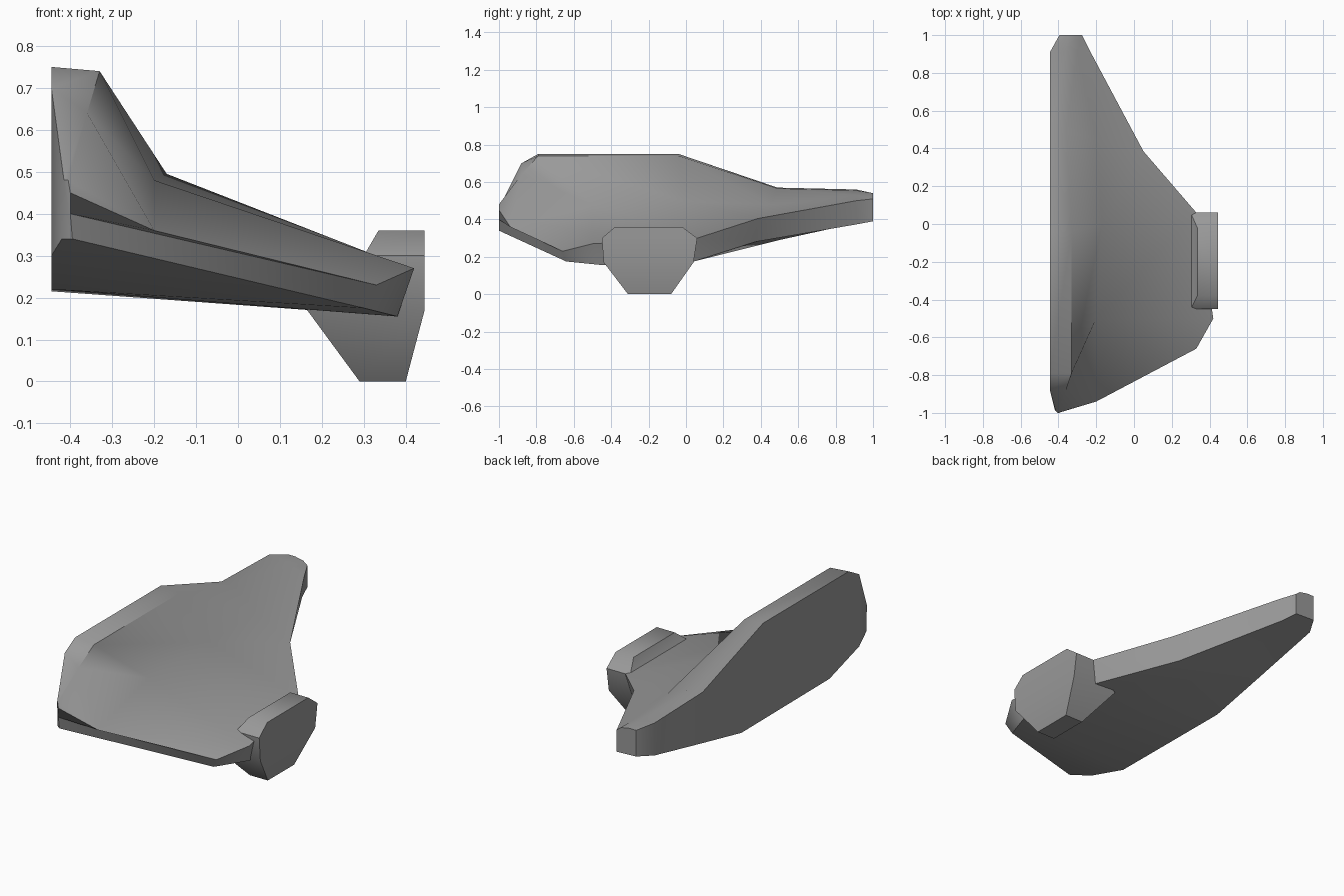
import bpy, bmesh, math

old = bpy.data.objects.get("Cube")
if old:
    bpy.data.objects.remove(old, do_unlink=True)

# Single matte grey
grey = bpy.data.materials.new("plain_grey")
grey.use_nodes = True
colour = (0.32, 0.32, 0.32, 1)
grey.diffuse_color = colour
grey.node_tree.nodes["Principled BSDF"].inputs["Base Color"].default_value = colour


def loft(name, rings, smooth_angle):
    """Skin a closed solid through rings that share one point count."""
    bm = bmesh.new()
    loops = [[bm.verts.new(point) for point in ring] for ring in rings]
    count = len(loops[0])
    for lower, upper in zip(loops, loops[1:]):
        for i in range(count):
            j = (i + 1) % count
            bm.faces.new((lower[i], lower[j], upper[j], upper[i]))
    bm.faces.new(loops[0])
    bm.faces.new(list(reversed(loops[-1])))
    bmesh.ops.recalc_face_normals(bm, faces=bm.faces)
    mesh = bpy.data.meshes.new(name)
    bm.to_mesh(mesh)
    bm.free()
    mesh.materials.append(grey)
    obj = bpy.data.objects.new(name, mesh)
    bpy.context.collection.objects.link(obj)
    bpy.ops.object.select_all(action="DESELECT")
    obj.select_set(True)
    bpy.context.view_layer.objects.active = obj
    bpy.ops.object.shade_smooth_by_angle(angle=math.radians(smooth_angle))
    return obj


# Hull: long edge lines, each running from the nose to the tail
inner_bottom = [(-.42, -.98, .34), (-.445, -.88, .3), (-.445, -.62, .22), (-.445, .15, .215),
                (-.445, .5, .29), (-.445, .91, .38), (-.395, 1, .395)]
inner_top = [(-.415, -.99, .48), (-.445, -.88, .7), (-.445, -.79, .75), (-.445, -.04, .75),
             (-.445, .49, .57), (-.445, .91, .56), (-.395, 1, .54)]
crest = [(-.405, -1, .48), (-.36, -.88, .64), (-.33, -.79, .74), (-.33, -.04, .74),
         (-.36, .49, .565), (-.36, .91, .555), (-.35, 1, .54)]
knee = [(-.4, -1, .45), (-.2, -.94, .36), (-.2, -.5, .48), (-.17, 0, .495),
        (-.2, .45, .48), (-.3, .91, .53), (-.3, 1, .53)]
rim_top = [(-.4, -1, .4), (.33, -.66, .23), (.42, -.5, .27), (.33, .06, .3),
           (.05, .385, .405), (-.23, .91, .5), (-.275, 1, .51)]
rim_bottom = [(-.395, -1, .34), (.3, -.64, .175), (.38, -.44, .155), (.3, .04, .175),
              (0, .37, .28), (-.25, .92, .375), (-.275, 1, .39)]
loft("hull", list(zip(inner_bottom, inner_top, crest, knee, rim_top, rim_bottom)), 45)


# Side pod: stacked rectangles given as height, x range and y range
def rectangle(z, x_low, x_high, y_low, y_high):
    return [(x_low, y_low, z), (x_high, y_low, z), (x_high, y_high, z), (x_low, y_high, z)]


pod_layers = [
    (0, .29, .4, -.31, -.08),
    (.17, .165, .445, -.44, .04),
    (.3, .3, .445, -.45, .06),
    (.36, .335, .445, -.38, -.02),
]
loft("side_pod", [rectangle(*layer) for layer in pod_layers], 45)
